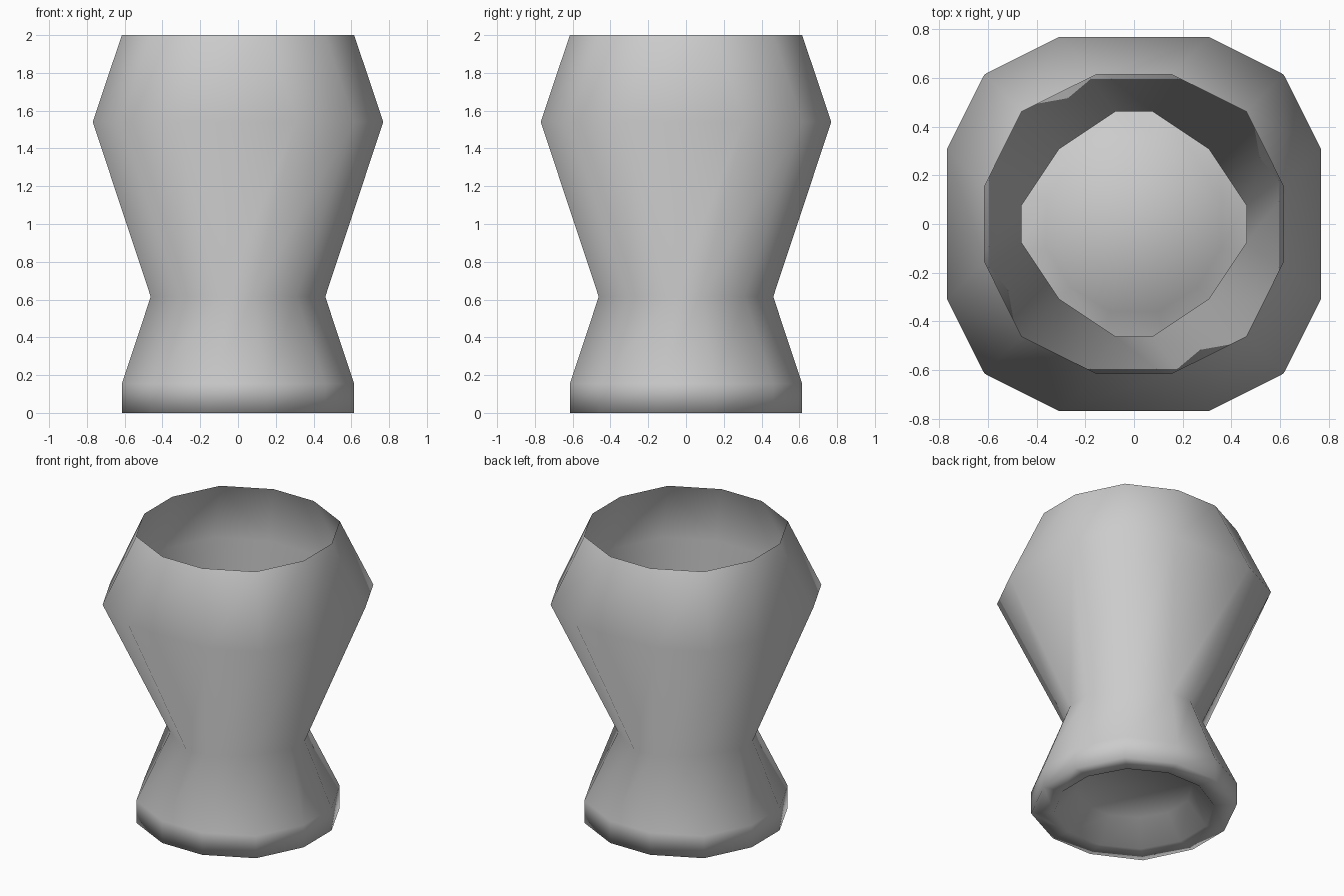
import bpy
import bmesh

if "Cube" in bpy.data.objects:
    bpy.data.objects.remove(bpy.data.objects["Cube"])

# Ring shape: (half flat width, radius of flats, corner position, height)
PROFILE = [
    (0.154, 0.615, 0.462, 2.00),   # open rim
    (0.308, 0.769, 0.615, 1.54),   # shoulder
    (0.077, 0.462, 0.308, 0.615),  # waist
    (0.154, 0.615, 0.462, 0.154),  # top of foot
    (0.154, 0.615, 0.462, 0.0),    # bottom of foot
    (0.127, 0.488, 0.360, 0.0),    # inner edge of foot
    (0.100, 0.360, 0.260, 0.15),   # recessed floor
]


def ring(bm, a, r, c, z):
    """Twelve-sided ring, made by turning one quarter four times."""
    verts = []
    quarter = [(r, -a), (r, a), (c, c)]
    for turn in range(4):
        for x, y in quarter:
            for _ in range(turn):
                x, y = -y, x
            verts.append(bm.verts.new((x, y, z)))
    return verts


bm = bmesh.new()
rings = [ring(bm, *p) for p in PROFILE]

# Thin wall from rim down to the recessed floor
for upper, lower in zip(rings, rings[1:]):
    for i in range(12):
        j = (i + 1) % 12
        bm.faces.new((lower[i], lower[j], upper[j], upper[i]))

# Floor
bm.faces.new(list(reversed(rings[-1])))

for f in bm.faces:
    f.smooth = True

mesh = bpy.data.meshes.new("vase")
bm.to_mesh(mesh)
bm.free()
vase = bpy.data.objects.new("vase", mesh)
bpy.context.collection.objects.link(vase)
